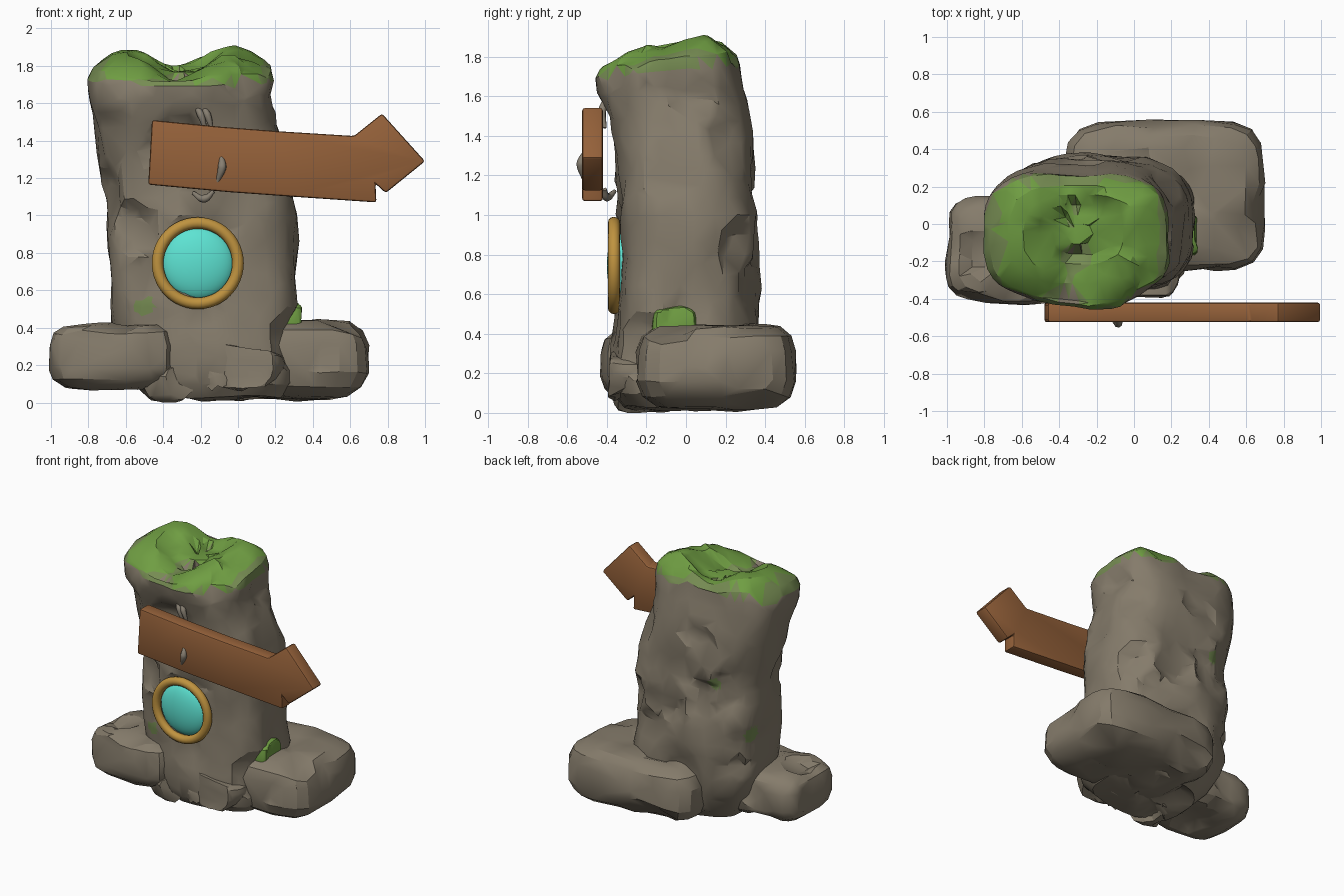
import bpy, bmesh, math, random
from mathutils import Vector, noise

cube = bpy.data.objects.get("Cube")
if cube:
    bpy.data.objects.remove(cube, do_unlink=True)


def material(name, rgb):
    m = bpy.data.materials.new(name)
    m.use_nodes = True
    m.diffuse_color = (*rgb, 1)
    bsdf = next(n for n in m.node_tree.nodes if n.type == 'BSDF_PRINCIPLED')
    bsdf.inputs["Base Color"].default_value = (*rgb, 1)
    return m


stone = material("stone", (0.235, 0.2, 0.147))
moss = material("moss", (0.16, 0.34, 0.055))
moss_edge = material("moss edge", (0.18, 0.26, 0.085))
wood = material("wood", (0.30, 0.12, 0.042))
gold = material("gold", (0.52, 0.29, 0.05))
teal = material("teal", (0.11, 0.77, 0.65))
twig = material("twig", (0.24, 0.21, 0.165))


def add_object(name, bm, mats):
    me = bpy.data.meshes.new(name)
    bmesh.ops.recalc_face_normals(bm, faces=bm.faces[:])
    bm.to_mesh(me)
    bm.free()
    ob = bpy.data.objects.new(name, me)
    bpy.context.collection.objects.link(ob)
    for m in mats:
        me.materials.append(m)
    return ob


def activate(ob):
    bpy.ops.object.select_all(action='DESELECT')
    ob.select_set(True)
    bpy.context.view_layer.objects.active = ob


def smooth(ob, degrees=28):
    activate(ob)
    bpy.ops.object.shade_smooth_by_angle(angle=math.radians(degrees))


def apply(ob, kind, **settings):
    mod = ob.modifiers.new(kind.lower(), kind)
    for key, value in settings.items():
        setattr(mod, key, value)
    activate(ob)
    bpy.ops.object.modifier_apply(modifier=mod.name)


def chisel(bm, seed, rough, flats):
    """Soft lumps over the whole surface, then tilted flat cuts."""
    rng = random.Random(seed)
    shift = Vector((seed * 7.3, seed * 3.1, seed))
    bm.normal_update()
    normals = [v.normal.copy() for v in bm.verts]
    for v, n in zip(bm.verts, normals):
        q = v.co + shift
        v.co += n * rough * (noise.noise(q * 3.2) + 0.4 * noise.noise(q * 8))
    verts = list(bm.verts)
    for _ in range(flats):
        i = rng.randrange(len(verts))
        tilt = Vector([rng.uniform(-0.3, 0.3) for _ in range(3)])
        n, p = (normals[i] + tilt).normalized(), verts[i].co.copy()
        depth, reach = rng.uniform(0.005, 0.03), rng.uniform(0.1, 0.2)
        for v in verts:
            over, far = (v.co - p).dot(n) + depth, (v.co - p).length / reach
            if over > 0 and far < 1:
                v.co -= n * over * (1 - far ** 6)


def loft(name, rings, seed, power=3.2, rough=0.03, flats=30, seg=44, ratio=0.3, shape=None):
    """Rings are (z, x0, x1, y0, y1), closed by domed caps, then chiselled."""
    def shrink(r, s, dz):
        z, x0, x1, y0, y1 = r
        cx, cy, w, d = (x0 + x1) / 2, (y0 + y1) / 2, (x1 - x0) / 2 * s, (y1 - y0) / 2 * s
        return (z + dz, cx - w, cx + w, cy - d, cy + d)

    rows = []
    for a, b in zip(rings, rings[1:]):
        n = max(1, math.ceil((b[0] - a[0]) / 0.045))
        rows += [tuple(u + (v - u) * i / n for u, v in zip(a, b)) for i in range(n)]
    rows.append(rings[-1])
    caps = ((0.8, 0.01), (0.6, 0.015), (0.4, 0.02), (0.2, 0.02))
    rows = ([shrink(rows[0], s, -dz) for s, dz in reversed(caps)] + rows
            + [shrink(rows[-1], s, dz) for s, dz in caps])
    bm = bmesh.new()
    loops = []
    for z, x0, x1, y0, y1 in rows:
        loop = []
        for i in range(seg):
            t = math.tau * i / seg
            c, s = math.cos(t), math.sin(t)
            k = (abs(c) ** power + abs(s) ** power) ** (-1 / power)
            loop.append(bm.verts.new(((x0 + x1) / 2 + (x1 - x0) / 2 * k * c,
                                      (y0 + y1) / 2 + (y1 - y0) / 2 * k * s, z)))
        loops.append(loop)
    for a, b in zip(loops, loops[1:]):
        for i in range(seg):
            j = (i + 1) % seg
            bm.faces.new((a[i], a[j], b[j], b[i]))
    bm.faces.new(loops[0][::-1])
    bm.faces.new(loops[-1])
    chisel(bm, seed, rough, flats)
    for v in bm.verts:
        if shape:
            shape(v.co)
        v.co.z = max(v.co.z, 0)
    ob = add_object(name, bm, (stone, moss, moss_edge))
    apply(ob, 'DECIMATE', ratio=ratio)
    return ob


def boulder(name, x, y, z, seed, power=5, flats=26, index=0):
    profile = ((0.02, 0.76), (0.14, 0.93), (0.32, 1), (0.68, 1), (0.87, 0.94), (0.97, 0.8))
    cx, cy = sum(x) / 2, sum(y) / 2
    w, d = (x[1] - x[0]) / 2, (y[1] - y[0]) / 2
    rings = [(z[0] + (z[1] - z[0]) * h, cx - w * s, cx + w * s, cy - d * s, cy + d * s)
             for h, s in profile]
    ob = loft(name, rings, seed, power, 0.02, flats, 40, 0.26)
    for f in ob.data.polygons:
        f.material_index = index
    smooth(ob)


# Stone pillar with a tilted, dipped top
def tilt_top(co):
    w = min(1, max(0, (co.z - 1.5) / 0.3))
    groove = 0.06 * math.exp(-((co.x + 0.36) / 0.11) ** 2)
    bowl = 0.06 * math.exp(-((co.x + 0.28) / 0.15) ** 2 - ((co.y + 0.22) / 0.13) ** 2)
    bump = 0.05 * math.exp(-((co.x + 0.03) / 0.12) ** 2 - (co.y / 0.2) ** 2)
    co.z += w * (0.14 * min(co.y + 0.1, 0.1) + (bump - groove - bowl) * (co.z > 1.77))


pillar = loft("stone_pillar", [
    (0.03, -0.46, 0.24, -0.31, 0.25), (0.1, -0.54, 0.3, -0.36, 0.32),
    (0.25, -0.63, 0.33, -0.375, 0.36), (0.42, -0.68, 0.33, -0.36, 0.37),
    (0.6, -0.69, 0.32, -0.35, 0.365), (1.0, -0.70, 0.31, -0.35, 0.365),
    (1.3, -0.74, 0.28, -0.36, 0.345), (1.48, -0.77, 0.21, -0.38, 0.33),
    (1.64, -0.79, 0.185, -0.43, 0.29), (1.73, -0.80, 0.20, -0.445, 0.275),
    (1.79, -0.77, 0.18, -0.415, 0.265), (1.845, -0.67, 0.10, -0.32, 0.21),
], 2, 2.8, flats=60, seg=56, ratio=0.34, shape=tilt_top)

# Moss on the top, and small patches cut finer than the stone around them
patches = [(Vector((-0.515, -0.34, 0.515)), 0.07), (Vector((-0.47, 0.335, 1.1)), 0.055),
           (Vector((-0.68, 0.17, 0.72)), 0.065)]
bm = bmesh.new()
bm.from_mesh(pillar.data)
near = {e for f in bm.faces for e in f.edges
        if any((f.calc_center_median() - p).length < r + 0.05 for p, r in patches)}
bmesh.ops.subdivide_edges(bm, edges=list(near), cuts=3, use_grid_fill=True)
bmesh.ops.triangulate(bm, faces=bm.faces[:])
for f in bm.faces:
    c = f.calc_center_median()
    height = c.z - 1.75 - 0.1 * c.y
    if height > 0.0 or (f.normal.z > 0.5 and c.z > 1.7):
        side = c.x > 0.13 or c.x < -0.72 or c.y > 0.22
        f.material_index = 2 if side or height < 0.01 else 1
    elif any((c - p).length < r for p, r in patches):
        f.material_index = 2
bm.to_mesh(pillar.data)
bm.free()
smooth(pillar)

# Boulders around the foot, and a mossy ledge above the right one
boulder("right_boulder", (-0.36, 0.7), (-0.25, 0.555), (0.025, 0.445), 5)
boulder("left_boulder", (-1.005, -0.34), (-0.43, 0.155), (0.075, 0.415), 12, 4.5, 18)
boulder("front_boulder", (-0.52, 0.02), (-0.4, 0.0), (0.01, 0.2), 4, 2.8)
boulder("front_side_boulder", (-0.12, 0.25), (-0.41, 0.0), (0.04, 0.35), 7, 2.8)
boulder("mossy_ledge", (0.2, 0.36), (-0.175, 0.055), (0.36, 0.53), 3, 3, 3, 1)

# Arrow sign
outline = [(-0.46, 1.51), (-0.1, 1.475), (0.22, 1.45), (0.62, 1.425), (0.77, 1.545),
           (1.0, 1.29), (0.79, 1.12), (0.735, 1.17), (0.74, 1.07), (0.3, 1.1),
           (-0.05, 1.125), (-0.48, 1.165)]
bm = bmesh.new()
face = bm.faces.new([bm.verts.new((x, -0.525, z)) for x, z in outline])
back = bmesh.ops.extrude_face_region(bm, geom=[face])["geom"]
bmesh.ops.translate(bm, verts=[g for g in back if isinstance(g, bmesh.types.BMVert)],
                    vec=(0, 0.105, 0))
sign = add_object("arrow_sign", bm, [wood])
apply(sign, 'BEVEL', width=0.013, segments=2)
smooth(sign)

# Round window: gold ring and domed pane
bpy.ops.mesh.primitive_torus_add(major_radius=0.215, minor_radius=0.031, major_segments=48,
                                 minor_segments=12, location=(-0.215, -0.364, 0.745),
                                 rotation=(math.pi / 2, 0, 0))
ring = bpy.context.object
ring.name = "window_ring"
ring.data.materials.append(gold)
smooth(ring, 60)
bpy.ops.mesh.primitive_uv_sphere_add(segments=40, ring_count=20, radius=1,
                                     location=(-0.215, -0.325, 0.745))
pane = bpy.context.object
pane.name = "window_pane"
pane.scale = (0.195, 0.075, 0.195)
pane.data.materials.append(teal)
smooth(pane, 60)


# Twigs that hold the sign
def twig_curve(name, points, radius):
    cu = bpy.data.curves.new(name, 'CURVE')
    cu.dimensions = '3D'
    cu.bevel_depth = radius
    cu.bevel_resolution = 2
    sp = cu.splines.new('BEZIER')
    sp.bezier_points.add(len(points) - 1)
    for i, (bp, p) in enumerate(zip(sp.bezier_points, points)):
        bp.co = p
        bp.handle_left_type = bp.handle_right_type = 'AUTO'
        bp.radius = 0.45 if i in (0, len(points) - 1) else 1
    cu.use_fill_caps = True
    cu.materials.append(twig)
    ob = bpy.data.objects.new(name, cu)
    bpy.context.collection.objects.link(ob)


twig_curve("front_twig", [(-0.09, -0.51, 1.32), (-0.085, -0.53, 1.26), (-0.11, -0.515, 1.18)], 0.024)
for i, dx in enumerate((0, 0.035)):
    twig_curve(f"upper_twig_{i + 1}", [(-0.235 + dx, -0.39, 1.6), (-0.2 + dx, -0.42, 1.54),
                                       (-0.17 + dx, -0.41, 1.44)], 0.02)
twig_curve("lower_twig", [(-0.24, -0.36, 1.12), (-0.18, -0.4, 1.09), (-0.13, -0.41, 1.13)], 0.022)
